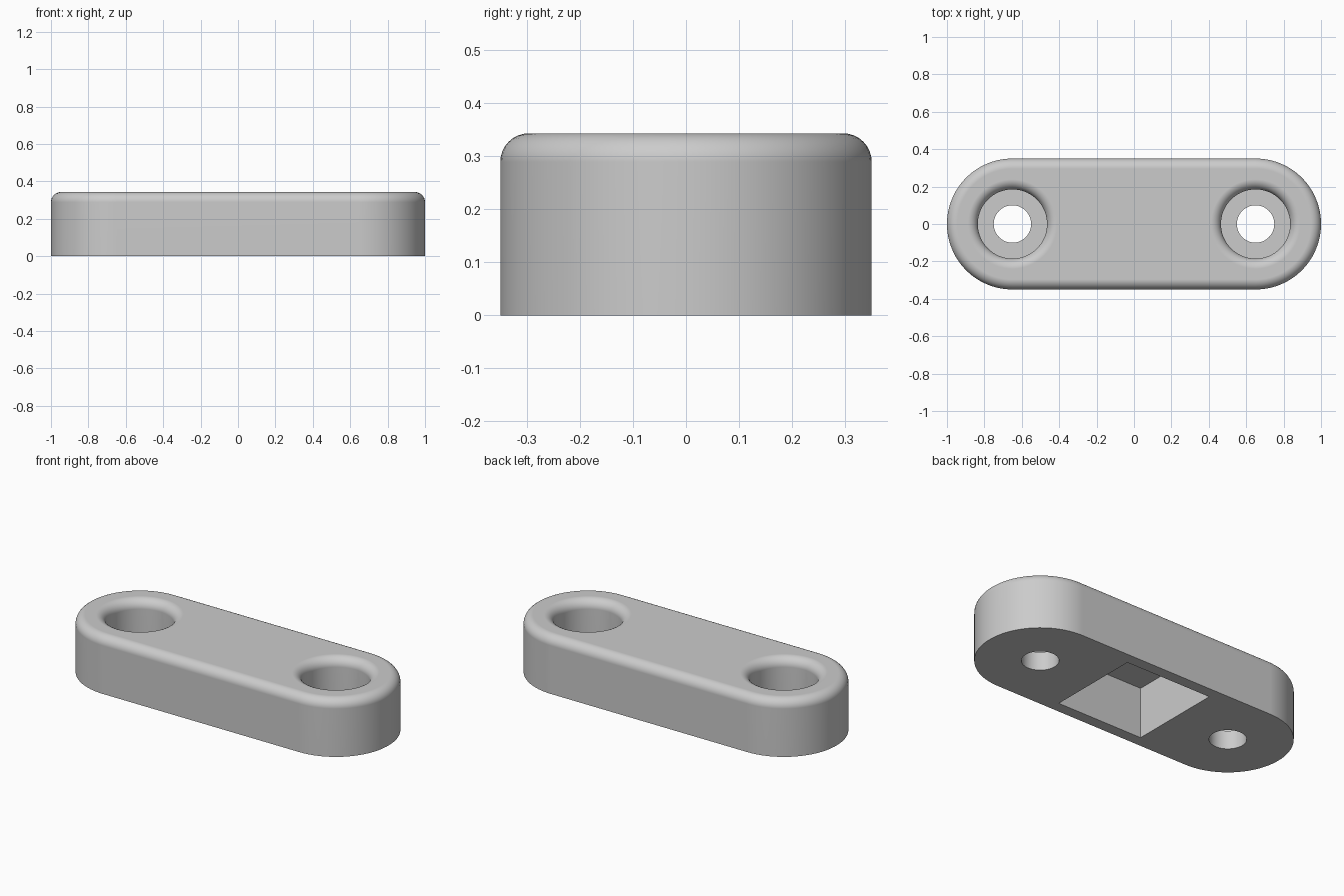
import bpy, bmesh
from math import pi, sin, cos, radians

default = bpy.data.objects.get("Cube")
if default:
    bpy.data.objects.remove(default, do_unlink=True)

END_X, END_R, HEIGHT, FILLET = 0.65, 0.35, 0.343, 0.054
HOLE_R, BORE_R, BORE_FLOOR = 0.1, 0.185, 0.11
POCKET, POCKET_TOP = 0.566, 0.302
STEPS = 8

grey = bpy.data.materials.new("plain grey")
grey.use_nodes = True
colour = (0.6, 0.6, 0.6, 1)
grey.diffuse_color = colour
grey.node_tree.nodes["Principled BSDF"].inputs["Base Color"].default_value = colour


def loft(name, profile, half_length=0.0, centre_x=0.0, sides=96):
    """Stack rounded outlines of the given (radius, height) into a closed solid."""
    bm = bmesh.new()
    rings = []
    for radius, z in profile:
        ring = []
        for i in range(sides):
            a = 2 * pi * i / sides - pi / 2
            ring.append((radius * cos(a), radius * sin(a), z, i))
        verts = []
        for x, y, z, i in ring:
            if half_length and i in (0, sides // 2):
                # tangent points are doubled to give the straight sides
                first = half_length if i else -half_length
                verts += [bm.verts.new((first, y, z)), bm.verts.new((-first, y, z))]
            else:
                shift = half_length if i < sides // 2 else -half_length
                verts.append(bm.verts.new((x + shift + centre_x, y, z)))
        rings.append(verts)
    for low, high in zip(rings, rings[1:]):
        for i in range(len(low)):
            j = (i + 1) % len(low)
            bm.faces.new((low[i], low[j], high[j], high[i]))
    bm.faces.new(rings[0])
    bm.faces.new(rings[-1])
    bmesh.ops.recalc_face_normals(bm, faces=bm.faces)
    return add_object(name, bm)


def add_object(name, bm):
    mesh = bpy.data.meshes.new(name)
    bm.to_mesh(mesh)
    bm.free()
    mesh.materials.append(grey)
    obj = bpy.data.objects.new(name, mesh)
    bpy.context.collection.objects.link(obj)
    return obj


arc = [pi / 2 * i / STEPS for i in range(STEPS + 1)]
shoulder = HEIGHT - FILLET

# Rounded bar with a filleted top edge
body = loft("mounting_bar", [(END_R, 0)] + [
    (END_R - FILLET * (1 - cos(a)), shoulder + FILLET * sin(a)) for a in arc], END_X)

# Counterbored screw holes with a rounded rim
bore = [(HOLE_R, -0.1), (HOLE_R, BORE_FLOOR), (BORE_R, BORE_FLOOR)]
bore += [(BORE_R + FILLET * (1 - cos(a)), shoulder + FILLET * sin(a)) for a in arc]
bore.append((BORE_R + FILLET, HEIGHT + 0.1))
cutters = [loft("screw_hole_cutter", bore, centre_x=side * END_X, sides=72)
           for side in (-1, 1)]

# Square pocket in the underside
bm = bmesh.new()
bmesh.ops.create_cube(bm, size=1)
for v in bm.verts:
    v.co.x *= POCKET
    v.co.y *= POCKET
    v.co.z = POCKET_TOP if v.co.z > 0 else -0.1
cutters.append(add_object("pocket_cutter", bm))

bpy.ops.object.select_all(action='DESELECT')
body.select_set(True)
bpy.context.view_layer.objects.active = body
for cutter in cutters:
    cutter.hide_render = True
    cut = body.modifiers.new("cut", 'BOOLEAN')
    cut.operation = 'DIFFERENCE'
    cut.solver = 'EXACT'
    cut.object = cutter
    bpy.ops.object.modifier_apply(modifier=cut.name)
    bpy.data.objects.remove(cutter, do_unlink=True)

# Smooth fillets, crisp hole and pocket edges, flat large faces
bpy.ops.object.shade_smooth_by_angle(angle=radians(30))
body.modifiers.new("even_shading", 'WEIGHTED_NORMAL').keep_sharp = True
